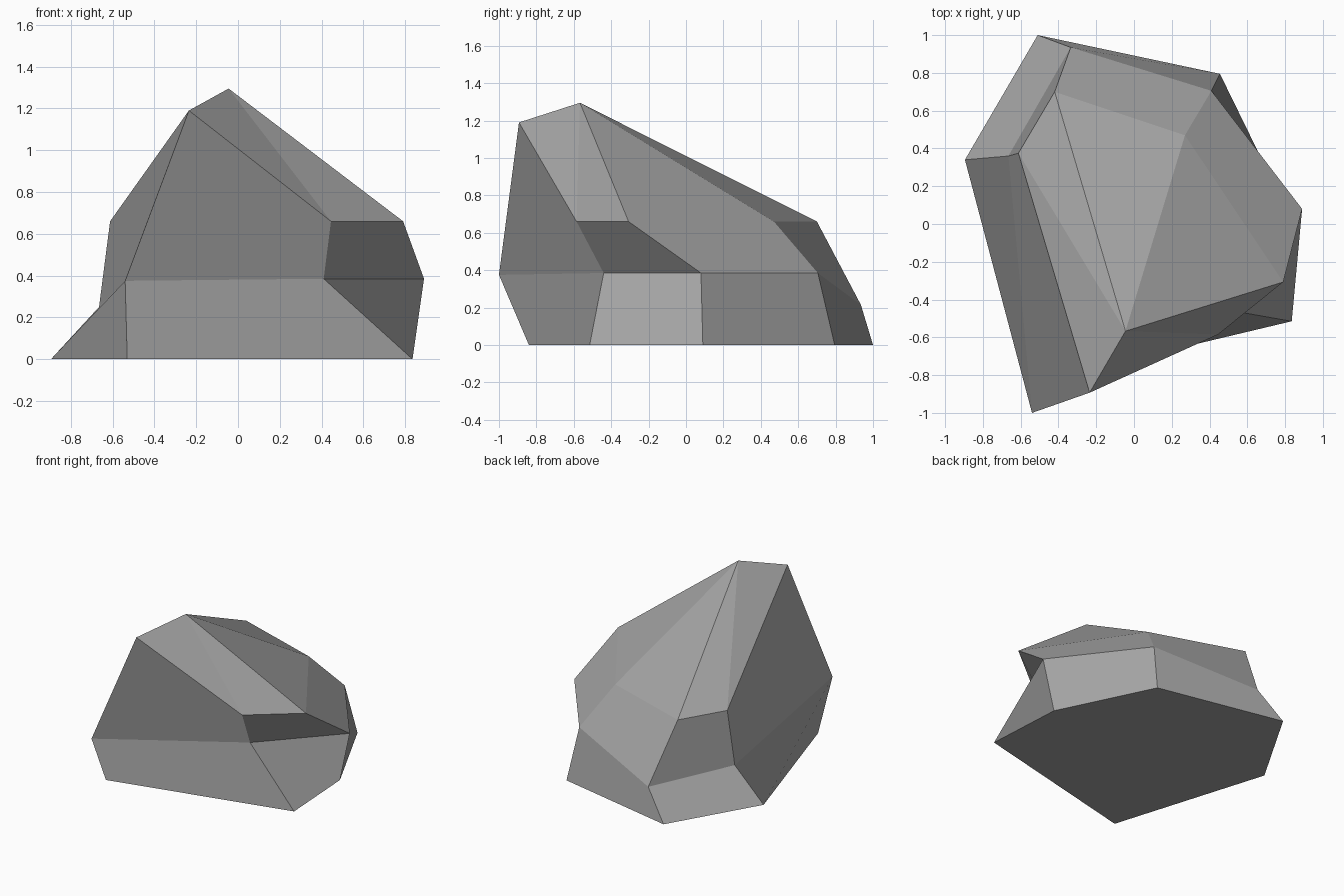
import bpy
import bmesh

default_cube = bpy.data.objects.get("Cube")
if default_cube:
    bpy.data.objects.remove(default_cube, do_unlink=True)


def make_material(name, colour):
    material = bpy.data.materials.new(name)
    material.use_nodes = True
    material.diffuse_color = colour
    material.node_tree.nodes["Principled BSDF"].inputs["Base Color"].default_value = colour
    return material


def bridge(bm, lower, upper):
    """Join two rings of equal length with a band of quads."""
    count = len(lower)
    for i in range(count):
        following = (i + 1) % count
        bm.faces.new((lower[i], lower[following], upper[following], upper[i]))


def fan(bm, ring, tip):
    """Close a ring with triangles that meet at one tip."""
    for i, vert in enumerate(ring):
        bm.faces.new((vert, ring[(i + 1) % len(ring)], tip))


# Each ring runs counter-clockwise from the front left corner
ground_height = 0
belt_height = 0.385
shoulder_height = 0.66

base_outline = [(x, y, ground_height) for x, y in (
    (-0.53, -0.84), (0.835, -0.515), (0.8, 0.09),
    (0.455, 0.795), (-0.51, 1), (-0.895, 0.34))]

belt_outline = [
    (-0.54, -1, 0.375), (0.41, -0.44, belt_height), (0.89, 0.08, belt_height),
    (0.41, 0.705, belt_height), (-0.335, 0.935, 0.215), (-0.665, 0.36, 0.25)]

shoulder_outline = [(-0.235, -0.893, 1.19)] + [(x, y, shoulder_height) for x, y in (
    (0.445, -0.585), (0.79, -0.307), (0.27, 0.47),
    (-0.42, 0.7), (-0.612, 0.375))]

peak_position = (-0.045, -0.567, 1.295)

# Faceted boulder: flat base, two bands of facets and a fanned crown
bm = bmesh.new()
base, belt, shoulder = (
    [bm.verts.new(point) for point in outline]
    for outline in (base_outline, belt_outline, shoulder_outline))
peak = bm.verts.new(peak_position)

bm.faces.new(list(reversed(base)))
bridge(bm, base, belt)
bridge(bm, belt, shoulder)
fan(bm, shoulder, peak)
bmesh.ops.recalc_face_normals(bm, faces=bm.faces)

mesh = bpy.data.meshes.new("boulder")
bm.to_mesh(mesh)
bm.free()
mesh.materials.append(make_material("stone grey", (0.37, 0.37, 0.37, 1)))
boulder = bpy.data.objects.new("boulder", mesh)
bpy.context.collection.objects.link(boulder)
